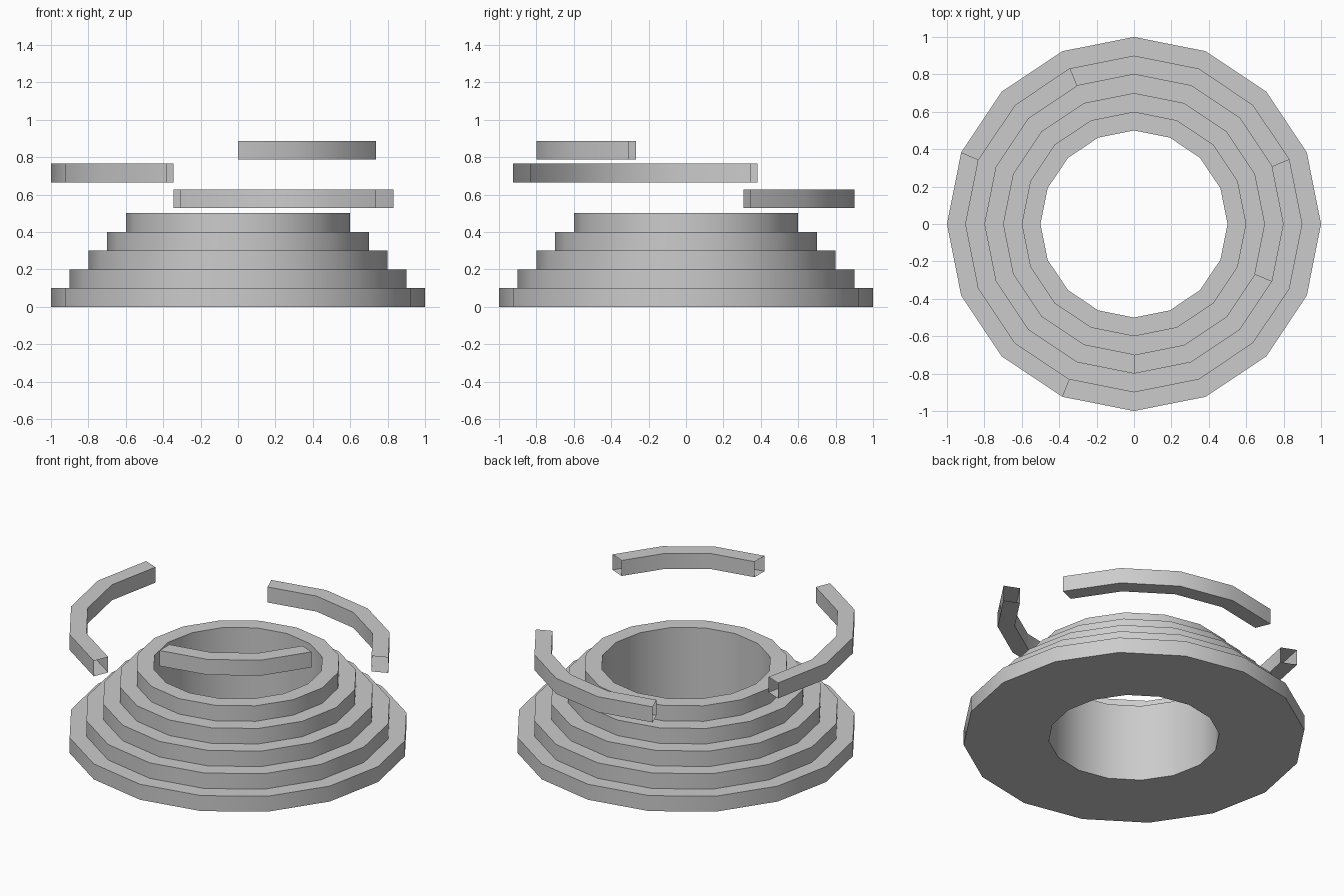
import bpy
import bmesh
import math

if "Cube" in bpy.data.objects:
    bpy.data.objects.remove(bpy.data.objects["Cube"])

SIDES = 16
STEP = 2 * math.pi / SIDES

grey = bpy.data.materials.new("mid_grey")
grey.diffuse_color = (0.6, 0.6, 0.6, 1.0)
grey.use_nodes = True
grey.node_tree.nodes["Principled BSDF"].inputs["Base Color"].default_value = grey.diffuse_color


def sweep(name, profile, start, segments):
    """Sweep a counter-clockwise (radius, height) loop around z; full turns close up."""
    bm = bmesh.new()
    full = segments == SIDES
    rings = []
    for i in range(segments if full else segments + 1):
        a = (start + i) * STEP
        rings.append([bm.verts.new((r * math.cos(a), r * math.sin(a), z))
                      for r, z in profile])
    n = len(profile)
    for i in range(segments):
        here, there = rings[i], rings[(i + 1) % len(rings)]
        for j in range(n):
            k = (j + 1) % n
            bm.faces.new((here[j], there[j], there[k], here[k]))
    mesh = bpy.data.meshes.new(name)
    bm.to_mesh(mesh)
    bm.free()
    mesh.materials.append(grey)
    obj = bpy.data.objects.new(name, mesh)
    bpy.context.collection.objects.link(obj)
    bpy.ops.object.select_all(action='DESELECT')
    obj.select_set(True)
    bpy.context.view_layer.objects.active = obj
    bpy.ops.object.shade_smooth_by_angle(angle=math.radians(30))
    return obj


# Stepped base with a straight central hole
steps = [(0.5, 0.0)]
for level in range(5):
    radius = 1.0 - 0.1 * level
    steps += [(radius, 0.1 * level), (radius, 0.1 * (level + 1))]
steps.append((0.5, 0.5))
sweep("stepped_base", steps, 0, SIDES)

# Floating hollow arcs with open ends: name, inner radius, bottom, first side, side count
arcs = [
    ("lower_arc", 0.8, 0.527, 1, 4),
    ("middle_arc", 0.9, 0.665, 7, 4),
    ("upper_arc", 0.7, 0.787, 12, 3),
]
for name, r, z, first, count in arcs:
    box = [(r, z), (r + 0.1, z), (r + 0.1, z + 0.1), (r, z + 0.1)]
    sweep(name, box, first, count)
